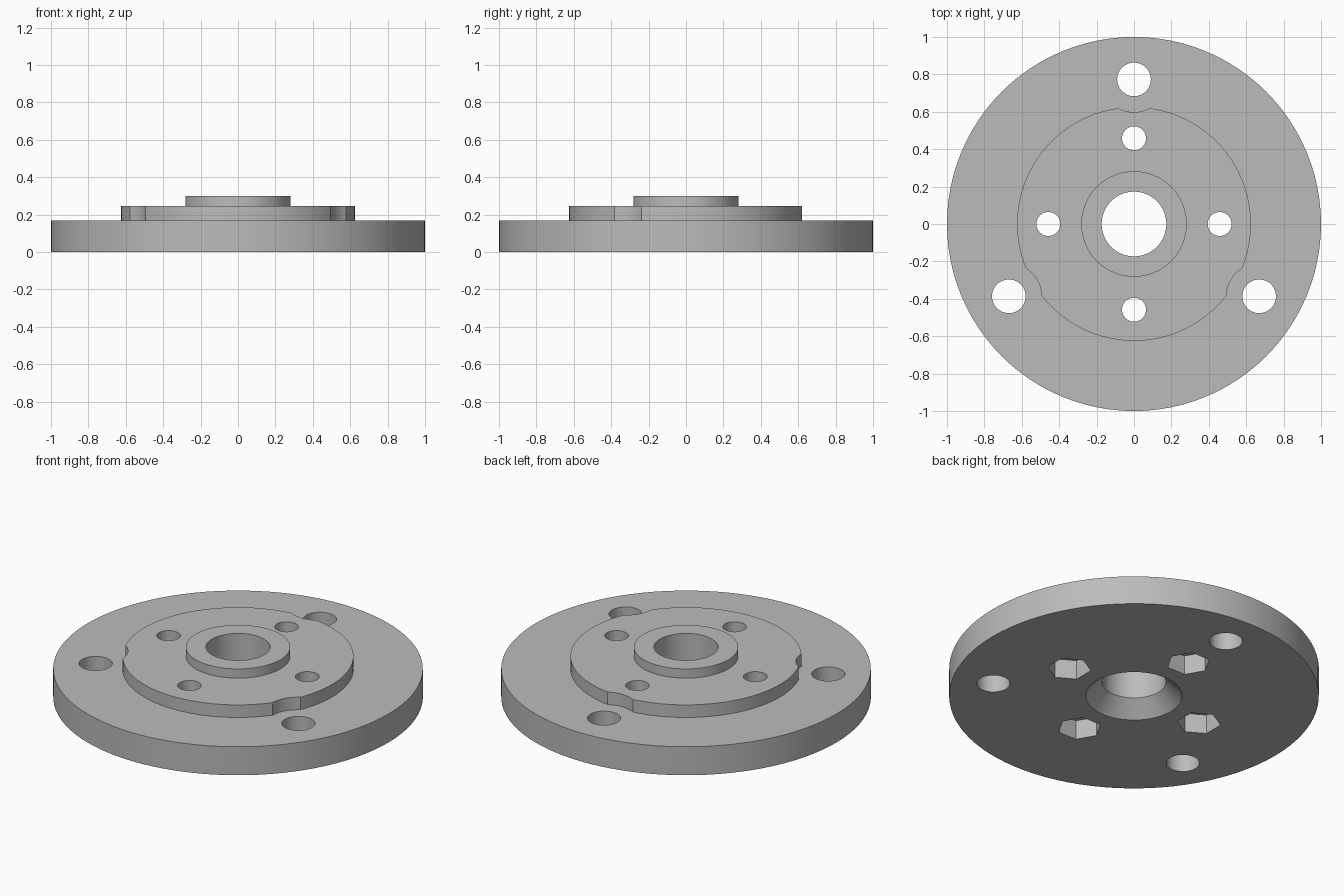
import bpy, bmesh, math
from mathutils import Vector

if "Cube" in bpy.data.objects:
    bpy.data.objects.remove(bpy.data.objects["Cube"], do_unlink=True)

FLANGE_Z, COLLAR_Z, HUB_Z = 0.17, 0.245, 0.30
BORE_R, COLLAR_R, HUB_R = 0.173, 0.625, 0.282

metal = bpy.data.materials.new("grey metal")
metal.use_nodes = True
grey = (0.5, 0.5, 0.5, 1)
metal.diffuse_color = grey
metal.node_tree.nodes["Principled BSDF"].inputs["Base Color"].default_value = grey


def finish(name, bm):
    bmesh.ops.recalc_face_normals(bm, faces=bm.faces)
    mesh = bpy.data.meshes.new(name)
    bm.to_mesh(mesh)
    bm.free()
    mesh.materials.append(metal)
    obj = bpy.data.objects.new(name, mesh)
    bpy.context.collection.objects.link(obj)
    return obj


def lathe(name, profile, steps):
    """Spin a closed (radius, height) profile round the z axis."""
    bm = bmesh.new()
    verts = [bm.verts.new((r, 0, z)) for r, z in profile]
    edges = [bm.edges.new((v, verts[i - 1])) for i, v in enumerate(verts)]
    bmesh.ops.spin(bm, geom=verts + edges, cent=(0, 0, 0), axis=(0, 0, 1),
                   angle=2 * math.pi, steps=steps, use_merge=True)
    bmesh.ops.remove_doubles(bm, verts=bm.verts, dist=1e-5)
    return finish(name, bm)


def prism_ring(name, count, ring_r, r, sides, z0, z1, turn=0):
    """Prisms spread evenly round a circle, the first one at the back."""
    bm = bmesh.new()
    for i in range(count):
        a = math.pi / 2 + 2 * math.pi * i / count
        centre = Vector((ring_r * math.cos(a), ring_r * math.sin(a), z0))
        ring = []
        for k in range(sides):
            t = a + turn + 2 * math.pi * k / sides
            ring.append(bm.verts.new(centre + r * Vector((math.cos(t), math.sin(t), 0))))
        face = bm.faces.new(ring)
        top = bmesh.ops.extrude_face_region(bm, geom=[face])["geom"]
        bmesh.ops.translate(bm, vec=(0, 0, z1 - z0),
                            verts=[v for v in top if isinstance(v, bmesh.types.BMVert)])
    return finish(name, bm)


# Stepped body: flange, collar, hub and countersunk bore in one turned piece
body = lathe("flange_body", [
    (0.26, 0), (1, 0), (1, FLANGE_Z), (COLLAR_R, FLANGE_Z),
    (COLLAR_R, COLLAR_Z), (HUB_R, COLLAR_Z), (HUB_R, HUB_Z),
    (BORE_R, HUB_Z), (BORE_R, 0.088)], 96)

# Mounting holes, collar reliefs, bolt holes and hexagonal nut pockets
cutters = [
    prism_ring("collar_relief_cutter", 3, 0.773, 0.175, 64, FLANGE_Z, 0.4),
    prism_ring("mounting_hole_cutter", 3, 0.773, 0.09, 40, -0.1, 0.4),
    prism_ring("bolt_hole_cutter", 4, 0.458, 0.064, 32, -0.1, 0.4),
    prism_ring("nut_pocket_cutter", 4, 0.458, 0.1186, 6, -0.1, 0.115, math.pi / 6),
]

bpy.ops.object.select_all(action="DESELECT")
body.select_set(True)
bpy.context.view_layer.objects.active = body
for cutter in cutters:
    cutter.hide_render = True
    mod = body.modifiers.new(cutter.name, "BOOLEAN")
    mod.operation = "DIFFERENCE"
    mod.solver = "EXACT"
    mod.object = cutter
    bpy.ops.object.modifier_apply(modifier=mod.name)
    bpy.data.objects.remove(cutter, do_unlink=True)

bpy.ops.object.shade_smooth_by_angle(angle=math.radians(30))
